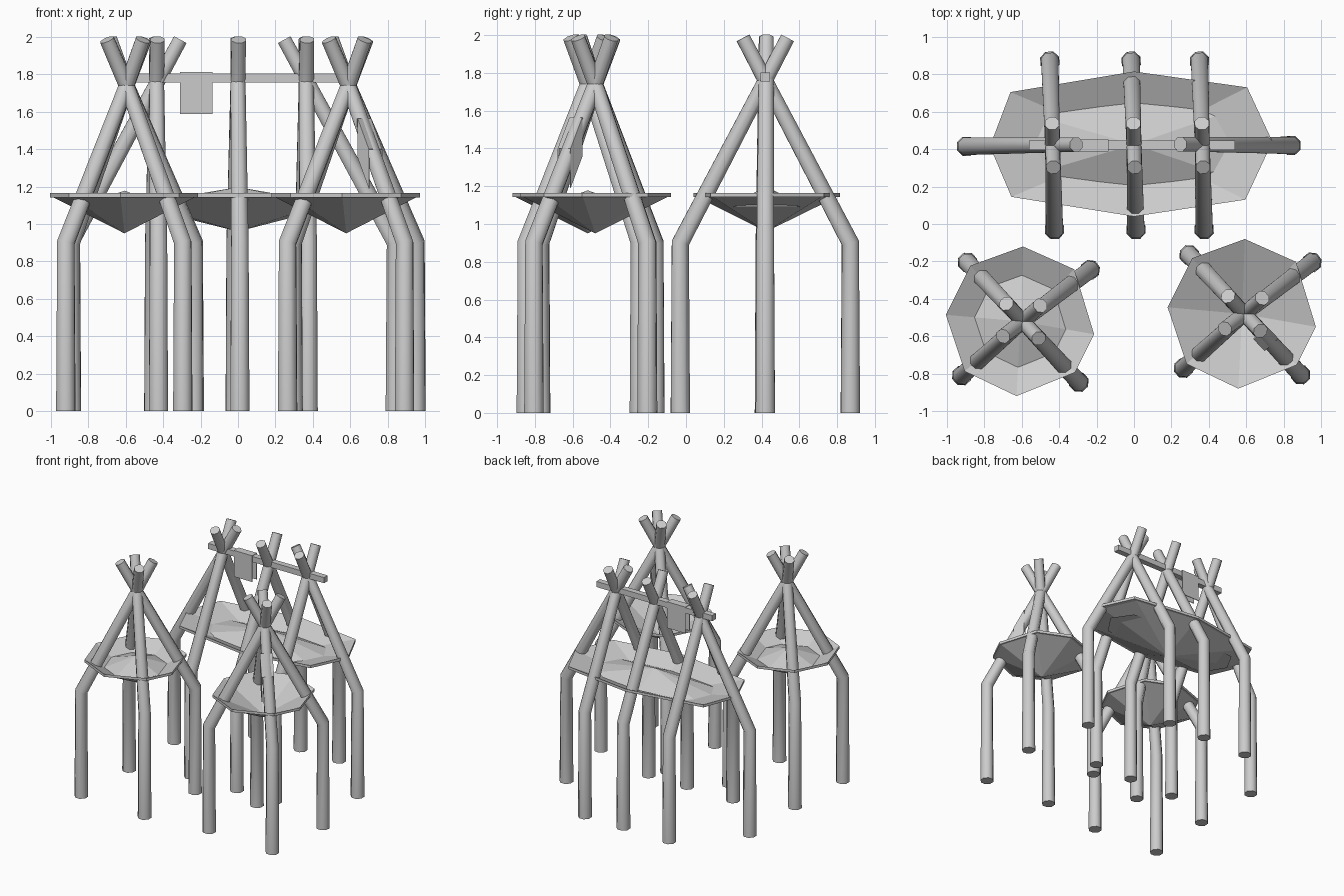
import bpy, bmesh
from math import radians, sin, cos
from mathutils import Vector

if "Cube" in bpy.data.objects:
    bpy.data.objects.remove(bpy.data.objects["Cube"])


def new_object(name, verts, faces, smooth=False):
    mesh = bpy.data.meshes.new(name)
    mesh.from_pydata([tuple(v) for v in verts], [], faces)
    bm = bmesh.new()
    bm.from_mesh(mesh)
    bmesh.ops.recalc_face_normals(bm, faces=bm.faces)
    bm.to_mesh(mesh)
    bm.free()
    obj = bpy.data.objects.new(name, mesh)
    bpy.context.collection.objects.link(obj)
    if smooth:
        bpy.ops.object.select_all(action='DESELECT')
        obj.select_set(True)
        bpy.context.view_layer.objects.active = obj
        bpy.ops.object.shade_smooth_by_angle(angle=radians(50))
    return obj


# Bent pole: vertical leg, knee, then leaning through the crossing point
def pole(name, foot, cross, n=8):
    cross = Vector(cross)
    base = Vector((foot[0], foot[1], 0))
    knee = Vector((foot[0], foot[1], 0.9))
    lean = cross - knee
    top = knee + lean * ((1.985 - knee.z) / lean.z)
    lean.normalize()
    up = Vector((0, 0, 1))
    side = up.cross(lean).normalized()
    verts, faces = [], []
    for p, t, r in ((base, up, 0.055), (knee, (up + lean).normalized(), 0.05), (top, lean, 0.041)):
        w = t.cross(side)
        for i in range(n):
            a = 2 * 3.14159265 * (i + 0.5) / n
            verts.append(p + side * cos(a) * r + w * sin(a) * r)
    for k in range(2):
        for i in range(n):
            j = (i + 1) % n
            faces.append((k * n + i, k * n + j, (k + 1) * n + j, (k + 1) * n + i))
    faces += [tuple(range(n)), tuple(range(2 * n, 3 * n))]
    new_object(name, verts, faces, True)


# Shallow cone bowl with a thin rim
def bowl(name, rim, center, bottom):
    c = Vector(center)
    n = len(rim)
    verts = []
    for s, z in ((1, 1.165), (1, 1.142), (0.95, 1.142)):
        verts += [(c.x + x * s, c.y + y * s, z) for x, y in rim]
    verts += [(c.x, c.y, bottom + 0.02), (c.x, c.y, bottom)]
    faces = []
    for i in range(n):
        j = (i + 1) % n
        faces += [(i, j, 3 * n), (i, j, n + j, n + i),
                  (n + i, n + j, 2 * n + j, 2 * n + i), (2 * n + i, 2 * n + j, 3 * n + 1)]
    new_object(name, verts, faces)


# Heaped contents lying in a bowl
def mound(name, rim, center, sx, sy, edge, peak):
    c = Vector(center)
    n = len(rim)
    verts = [(c.x + x * sx, c.y + y * sy, edge) for x, y in rim] + [(c.x, c.y, peak)]
    new_object(name, verts, [(i, (i + 1) % n, n) for i in range(n)] + [tuple(range(n))])


# Cloth folded over a bar from a to b, hanging on both sides
def cloth(name, a, b, side, drop):
    a, b, s = Vector(a), Vector(b), Vector(side)
    d = Vector((0, 0, -drop))
    verts = []
    for p in (a, b):
        verts += [p + s + d, p + s, p - s, p - s + d]
    obj = new_object(name, verts, [(i, i + 1, i + 5, i + 4) for i in range(3)])
    mod = obj.modifiers.new("thickness", 'SOLIDIFY')
    mod.thickness = 0.006


# Two small four-legged stands
rim8 = [(0.4 * cos(radians(a)), 0.4 * sin(radians(a))) for a in (-10, 44, 88, 132, 175, 222, 267, 317)]
feet = [(-0.295, 0.315), (0.36, 0.275), (0.3, -0.325), (-0.325, -0.29)]
for label, cx, cy in (("left", -0.595, -0.52), ("right", 0.59, -0.48)):
    for i, (x, y) in enumerate(feet):
        pole(f"{label}_stand_pole_{i + 1}", (cx + x, cy + y), (cx, cy, 1.74))
    bowl(f"{label}_bowl", rim8, (cx - 0.012, cy, 0), 0.95)
mound("left_bowl_contents", rim8, (-0.607, -0.52, 0), 0.63, 0.63, 1.088, 1.178)
cloth("right_stand_cloth", (0.675, -0.583, 1.565), (0.735, -0.645, 1.4), (0.036, 0.034, 0), 0.21)

# Long rear stand: three A-frames, two end props, ridge beam
for label, x in (("left", -0.435), ("middle", 0.0), ("right", 0.365)):
    pole(f"{label}_frame_front_pole", (x + 0.01, -0.03), (x, 0.42, 1.76))
    pole(f"{label}_frame_back_pole", (x - 0.015, 0.87), (x, 0.42, 1.76))
pole("left_end_prop", (-0.895, 0.415), (-0.43, 0.422, 1.76))
pole("right_end_prop", (0.84, 0.42), (0.37, 0.425, 1.76))

bpy.ops.mesh.primitive_cube_add(size=1, location=(-0.01, 0.42, 1.779))
beam = bpy.context.object
beam.name = "ridge_beam"
beam.scale = (1.1, 0.05, 0.048)

rim_long = [(0.74, 0.015), (0.605, 0.305), (0, 0.39), (-0.66, 0.28),
            (-0.77, -0.01), (-0.655, -0.28), (0, -0.385), (0.595, -0.295)]
bowl("long_bowl", rim_long, (0, 0.425, 0), 0.96)
mound("long_bowl_contents", rim_long, (0, 0.425, 0), 0.83, 0.57, 1.09, 1.197)
cloth("beam_cloth", (-0.31, 0.42, 1.812), (-0.137, 0.42, 1.812), (0, 0.032, 0), 0.225)
